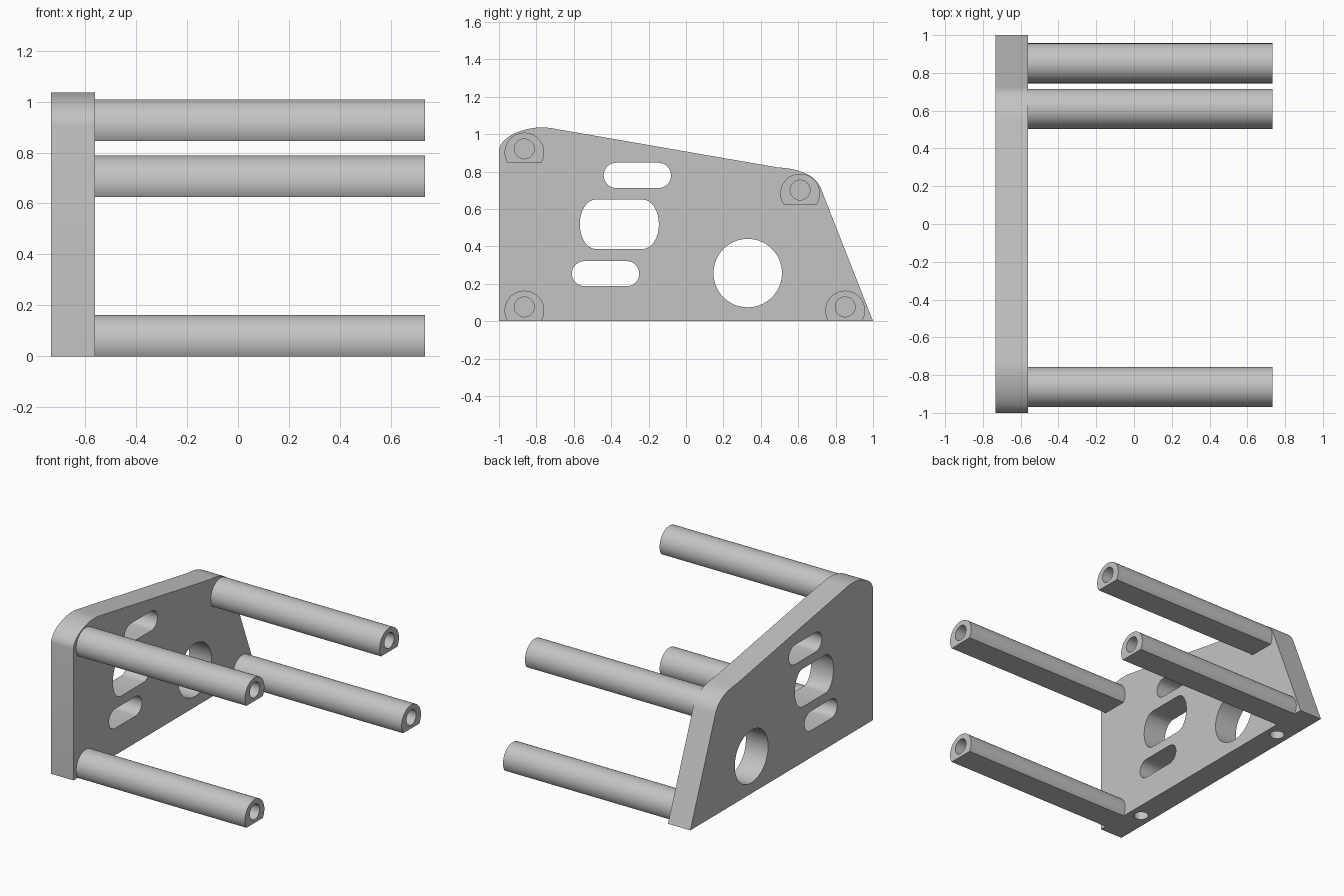
import bpy, bmesh, math
from mathutils import Matrix, Vector

if "Cube" in bpy.data.objects:
    bpy.data.objects.remove(bpy.data.objects["Cube"], do_unlink=True)

HALF = 0.733          # half of the overall width
INNER = -0.562        # inner face of the side plate

grey = bpy.data.materials.new("plain grey")
grey.use_nodes = True
colour = (0.55, 0.55, 0.55, 1)
grey.diffuse_color = colour
grey.node_tree.nodes["Principled BSDF"].inputs["Base Color"].default_value = colour


def prism(name, outline, x0, x1):
    """Extrude a (y, z) outline from x0 to x1."""
    bm = bmesh.new()
    face = bm.faces.new([bm.verts.new((x0, y, z)) for y, z in outline])
    new = bmesh.ops.extrude_face_region(bm, geom=[face])["geom"]
    bmesh.ops.translate(bm, vec=(x1 - x0, 0, 0),
                        verts=[v for v in new if isinstance(v, bmesh.types.BMVert)])
    bmesh.ops.recalc_face_normals(bm, faces=bm.faces)
    mesh = bpy.data.meshes.new(name)
    bm.to_mesh(mesh)
    bm.free()
    mesh.materials.append(grey)
    obj = bpy.data.objects.new(name, mesh)
    bpy.context.collection.objects.link(obj)
    return obj


def arc(y, z, ry, rz, start, end, steps):
    angles = [math.radians(start + (end - start) * i / steps) for i in range(steps + 1)]
    return [(y + ry * math.cos(a), z + rz * math.sin(a)) for a in angles]


def circle(y, z, r, steps=48):
    return arc(y, z, r, r, 0, 360, steps)[:-1]


def slot(y0, y1, z0, z1, bulge):
    """Slot with rounded ends that reach in by the bulge."""
    z, rz = (z0 + z1) / 2, (z1 - z0) / 2
    return (arc(y1 - bulge, z, bulge, rz, -90, 90, 16)
            + arc(y0 + bulge, z, bulge, rz, 90, 270, 16))


def bezier(a, b, c, d, steps=14):
    a, b, c, d = map(Vector, (a, b, c, d))
    pts = []
    for i in range(steps + 1):
        t = i / steps
        s = 1 - t
        pts.append(tuple(a*s**3 + b*3*s*s*t + c*3*s*t*t + d*t**3))
    return pts


def activate(obj):
    bpy.ops.object.select_all(action='DESELECT')
    obj.select_set(True)
    bpy.context.view_layer.objects.active = obj


def cut(obj, cutter):
    cutter.hide_render = True
    mod = obj.modifiers.new("cut", 'BOOLEAN')
    mod.operation = 'DIFFERENCE'
    mod.solver = 'EXACT'
    mod.object = cutter
    activate(obj)
    bpy.ops.object.modifier_apply(modifier=mod.name)
    bpy.data.objects.remove(cutter, do_unlink=True)


def smooth(obj):
    activate(obj)
    bpy.ops.object.shade_smooth_by_angle(angle=math.radians(25))


# Side plate with two rounded upper corners
outline = [(-1, 0), (1, 0)]
outline += bezier((0.725, 0.70), (0.70, 0.775), (0.62, 0.815), (0.49, 0.822))
outline += bezier((-0.72, 1.032), (-0.84, 1.053), (-1, 0.99), (-1, 0.91))
plate = prism("side_plate", outline, -HALF, INNER)

# Openings through the plate
openings = [
    slot(-0.44, -0.08, 0.712, 0.847, 0.0675),
    slot(-0.568, -0.145, 0.386, 0.65, 0.085),
    slot(-0.61, -0.25, 0.187, 0.321, 0.067),
    circle(0.33, 0.257, 0.183, 64),
]
for shape in openings:
    cut(plate, prism("opening_cutter", shape, -1, 0))

# Mounting holes in the underside of the plate
for y in (-0.70, 0.66):
    drill = prism("underside_cutter", circle(0, 0, 0.047, 32), -0.1, 0.25)
    drill.data.transform(Matrix.Rotation(-math.pi / 2, 4, 'Y'))
    drill.data.transform(Matrix.Translation(((INNER - HALF) / 2, y, 0)))
    cut(plate, drill)
smooth(plate)

# Four posts: round on top, flat underneath, bored at the free end
RADIUS, DROP = 0.106, 0.057
flat_angle = math.degrees(math.asin(DROP / RADIUS))
posts = {
    "lower_front_post": (-0.864, 0.0),
    "upper_front_post": (-0.864, 0.845),
    "lower_back_post": (0.851, 0.0),
    "upper_back_post": (0.61, 0.625),
}
for name, (y, base) in posts.items():
    profile = arc(y, base + DROP, RADIUS, RADIUS, -flat_angle, 180 + flat_angle, 40)
    post = prism(name, profile, INNER - 0.005, HALF)
    cut(post, prism("bore_cutter", circle(y, base + 0.076, 0.053, 32), HALF - 0.5, 1))
    smooth(post)
